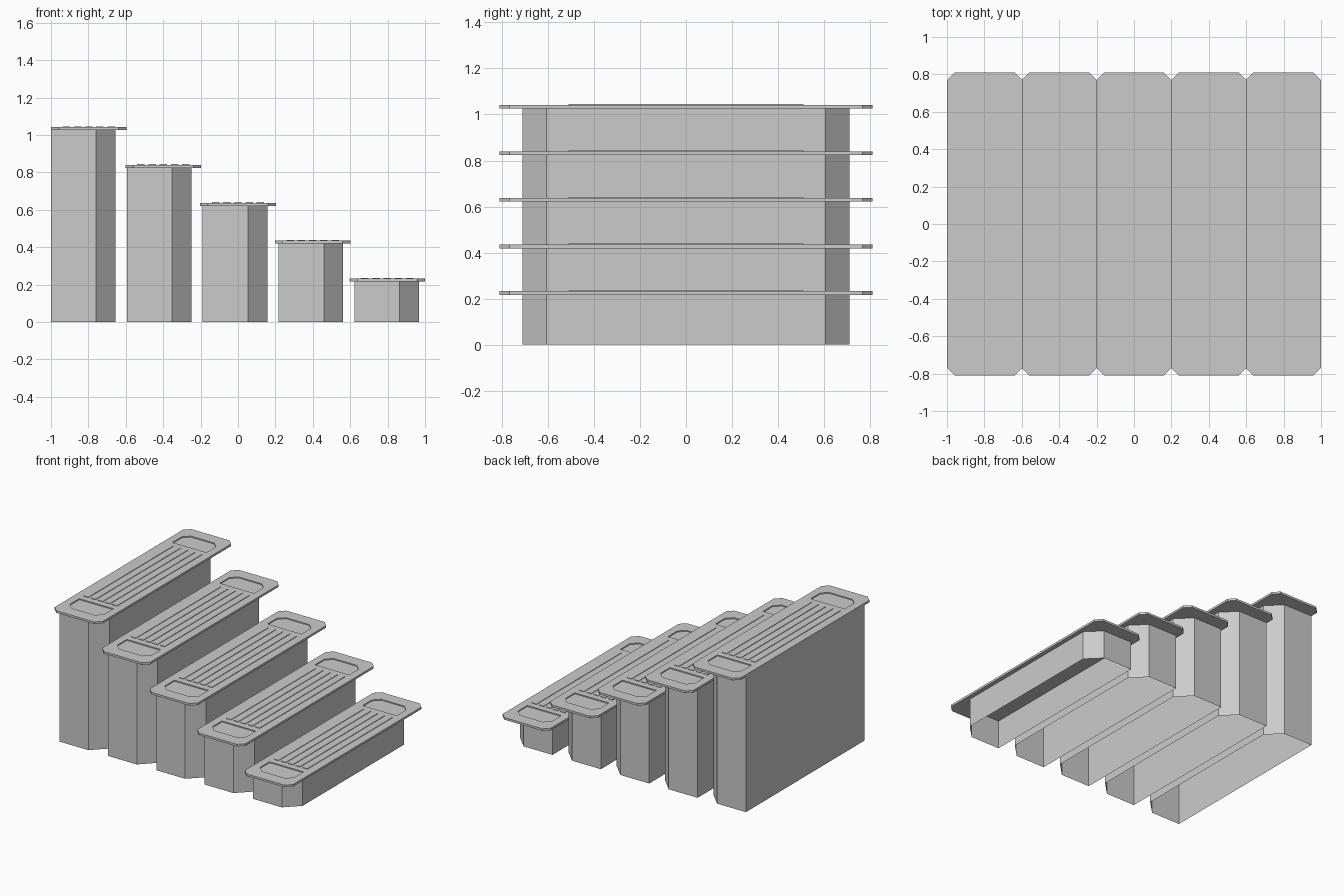
import bpy
import bmesh

cube = bpy.data.objects.get("Cube")
if cube:
    bpy.data.objects.remove(cube, do_unlink=True)

grey = bpy.data.materials.new("light_grey")
grey.use_nodes = True
tone = (0.6, 0.6, 0.6, 1)
grey.diffuse_color = tone
grey.node_tree.nodes["Principled BSDF"].inputs["Base Color"].default_value = tone


def add_prism(bm, outline, z0, z1, capped=True):
    """Extrude a counter-clockwise outline; uncapped gives bare walls."""
    low = [bm.verts.new((x, y, z0)) for x, y in outline]
    high = [bm.verts.new((x, y, z1)) for x, y in outline]
    n = len(outline)
    for i in range(n):
        j = (i + 1) % n
        bm.faces.new((low[i], low[j], high[j], high[i]))
    if capped:
        bm.faces.new(low[::-1])
        bm.faces.new(high)


def make_object(name, bm):
    mesh = bpy.data.meshes.new(name)
    bm.to_mesh(mesh)
    bm.free()
    mesh.materials.append(grey)
    obj = bpy.data.objects.new(name, mesh)
    bpy.context.collection.objects.link(obj)
    return obj


def rect(x0, x1, y0, y1):
    return [(x0, y0), (x1, y0), (x1, y1), (x0, y1)]


def clipped_rect(cx, half_x, half_y, c):
    """Rectangle with all four corners cut off."""
    return [(cx - half_x + c, -half_y), (cx + half_x - c, -half_y),
            (cx + half_x, -half_y + c), (cx + half_x, half_y - c),
            (cx + half_x - c, half_y), (cx - half_x + c, half_y),
            (cx - half_x, half_y - c), (cx - half_x, -half_y + c)]


def end_recess(cx, side):
    """Recess outline with its two outer corners cut off."""
    h, inner, outer, c = 0.143, 0.558, 0.715, 0.045
    pts = [(cx - h, inner), (cx + h, inner), (cx + h, outer - c),
           (cx + h - c, outer), (cx - h + c, outer), (cx - h, outer - c)]
    if side < 0:
        pts = [(x, -y) for x, y in reversed(pts)]
    return pts


STEPS = 5
for i in range(STEPS):
    top = 1.042 - 0.2025 * i
    under = top - 0.016
    cx = -0.798 + 0.399 * i
    label = f"step_{i + 1}"

    # Hollow riser, open below, with two cut corners on one side
    x0 = -1 + 0.4057 * i
    x1 = x0 + 0.345
    c = 0.103
    bm = bmesh.new()
    add_prism(bm, [(x0, -0.71), (x1 - c, -0.71), (x1, -0.71 + c),
                   (x1, 0.71 - c), (x1 - c, 0.71), (x0, 0.71)],
              0, under, capped=False)
    make_object(label + "_riser", bm)

    # Tread slab
    bm = bmesh.new()
    add_prism(bm, clipped_rect(cx, 0.202, 0.81, 0.042), under, top)
    tread = make_object(label + "_tread", bm)

    # Recesses at both ends of the tread
    bm = bmesh.new()
    for side in (-1, 1):
        add_prism(bm, end_recess(cx, side), top - 0.008, top + 0.05)
    cutter = make_object("recess_cutter", bm)
    cutter.hide_render = True
    cut = tread.modifiers.new("recesses", "BOOLEAN")
    cut.operation = "DIFFERENCE"
    cut.solver = "EXACT"
    cut.object = cutter
    bpy.context.view_layer.objects.active = tread
    bpy.ops.object.modifier_apply(modifier=cut.name)
    bpy.data.objects.remove(cutter, do_unlink=True)

    # Raised grip ribs
    bm = bmesh.new()
    for k in range(-2, 3):
        rx = cx + 0.06 * k
        add_prism(bm, rect(rx - 0.02, rx + 0.02, -0.51, 0.51), top - 0.002, top + 0.004)
    make_object(label + "_grip_ribs", bm)
